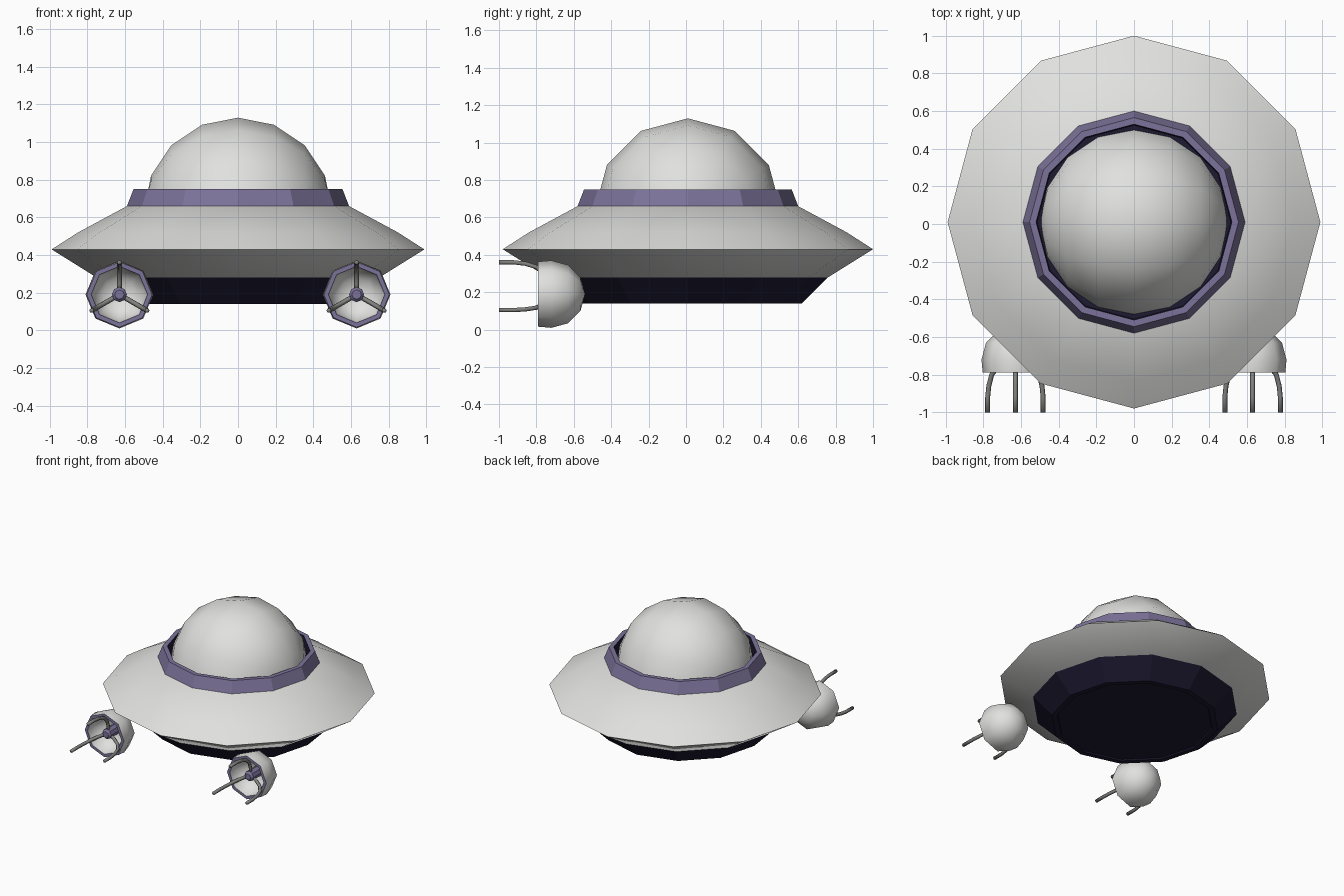
import bpy, bmesh, math
from mathutils import Matrix, Vector

if "Cube" in bpy.data.objects:
    bpy.data.objects.remove(bpy.data.objects["Cube"])


def colour(name, rgb):
    m = bpy.data.materials.new(name)
    m.diffuse_color = (*rgb, 1.0)
    m.use_nodes = True
    m.node_tree.nodes["Principled BSDF"].inputs["Base Color"].default_value = m.diffuse_color
    return m


LIGHT = colour("pale_grey", (0.75, 0.75, 0.74))
PURPLE = colour("dusty_purple", (0.20, 0.17, 0.32))
NAVY = colour("dark_navy", (0.012, 0.010, 0.030))
METAL = colour("claw_grey", (0.22, 0.22, 0.21))


def finish(name, bm, mats, location, smooth):
    me = bpy.data.meshes.new(name)
    bm.to_mesh(me)
    bm.free()
    for m in mats:
        me.materials.append(m)
    for p in me.polygons:
        p.use_smooth = smooth
    ob = bpy.data.objects.new(name, me)
    bpy.context.collection.objects.link(ob)
    ob.location = location
    return ob


def lathe(name, profile, sides, mats, location, bands=None, along_y=False, smooth=False, angle=None):
    """Spin (radius, height) points; bands gives a material index per profile segment."""
    bm = bmesh.new()
    rings = []
    for r, h in profile:
        pts = []
        for i in range(sides if r > 1e-6 else 1):
            a = math.tau * i / sides
            if along_y:
                pts.append(bm.verts.new((r * math.sin(a), h, r * math.cos(a))))
            else:
                pts.append(bm.verts.new((r * math.cos(a), r * math.sin(a), h)))
        rings.append(pts)
    for k in range(len(rings) - 1):
        a, b = rings[k], rings[k + 1]
        for i in range(sides):
            j = (i + 1) % sides
            loop = [a[i % len(a)], a[j % len(a)], b[j % len(b)], b[i % len(b)]]
            f = bm.faces.new(list(dict.fromkeys(loop)))
            f.material_index = bands[k] if bands else 0
    bmesh.ops.recalc_face_normals(bm, faces=bm.faces[:])
    ob = finish(name, bm, mats, location, smooth)
    if angle:
        bpy.ops.object.select_all(action='DESELECT')
        bpy.context.view_layer.objects.active = ob
        ob.select_set(True)
        bpy.ops.object.shade_smooth_by_angle(angle=math.radians(angle))
    return ob


CENTRE = (0, 0.01, 0)

# Saucer hull, closed across the middle
lathe("saucer_hull", [(0, 0.66), (0.59, 0.66), (0.85, 0.52), (0.99, 0.43), (0.75, 0.28), (0, 0.28)],
      12, [LIGHT], CENTRE, angle=75)

# Dark underside with a slightly recessed floor
lathe("underside", [(0.75, 0.285), (0.75, 0.28), (0.61, 0.14), (0.57, 0.14), (0.565, 0.15), (0, 0.15)],
      12, [NAVY], CENTRE)

# Collar around the dome, dark inside
lathe("dome_collar", [(0.59, 0.66), (0.555, 0.75), (0.52, 0.75), (0.515, 0.67), (0, 0.67)],
      12, [PURPLE, NAVY], CENTRE, bands=[0, 0, 1, 1])

# Dome: sphere with poles on the x axis, lower part trimmed off inside the collar
bm = bmesh.new()
bmesh.ops.create_uvsphere(bm, u_segments=12, v_segments=8, radius=0.5,
                          matrix=Matrix.Rotation(math.pi / 2, 4, 'Y'))
bmesh.ops.bisect_plane(bm, geom=bm.verts[:] + bm.edges[:] + bm.faces[:],
                       plane_co=(0, 0, 0.035), plane_no=(0, 0, -1), clear_outer=True)
finish("dome", bm, [LIGHT], (0, 0.01, 0.63), True)

# Two front pods, each with a hub and three claws
R = 0.18
shell = [(R * math.sin(math.radians(t)), -0.72 + R * math.cos(math.radians(t))) for t in (0, 30, 60, 90)]
shell += [(0.174, -0.79), (0.15, -0.79), (0.14, -0.72), (0.09, -0.66), (0, -0.64)]
claw_path = [(0.0, -0.74), (0.06, -0.742), (0.11, -0.76), (0.145, -0.80),
             (0.163, -0.86), (0.17, -0.92), (0.17, -1.0)]

for side, x in (("left", -0.63), ("right", 0.63)):
    spot = (x, 0, 0.19)
    lathe(f"{side}_pod", shell, 8, [LIGHT, PURPLE], spot,
          bands=[0, 0, 0, 0, 1, 0, 0, 0], along_y=True, angle=60)
    lathe(f"{side}_hub", [(0.04, -0.64), (0.04, -0.76), (0.025, -0.775), (0, -0.775)],
          8, [PURPLE], spot, along_y=True)
    for n in range(3):
        a = math.tau * n / 3
        bm = bmesh.new()
        out = Vector((math.sin(a), 0, math.cos(a)))
        across = Vector((math.cos(a), 0, -math.sin(a)))
        pts = [out * r + Vector((0, y, 0)) for r, y in claw_path]
        rings = []
        for i, p in enumerate(pts):
            t = (pts[min(i + 1, len(pts) - 1)] - pts[max(i - 1, 0)]).normalized()
            up = t.cross(across)
            rings.append([bm.verts.new(p + 0.013 * (math.cos(q) * across + math.sin(q) * up))
                          for q in (math.tau * k / 6 for k in range(6))])
        for u, v in zip(rings, rings[1:]):
            for k in range(6):
                bm.faces.new((u[k], u[(k + 1) % 6], v[(k + 1) % 6], v[k]))
        bm.faces.new(rings[0])
        bm.faces.new(rings[-1])
        bmesh.ops.recalc_face_normals(bm, faces=bm.faces[:])
        finish(f"{side}_claw_{n + 1}", bm, [METAL], spot, True)
